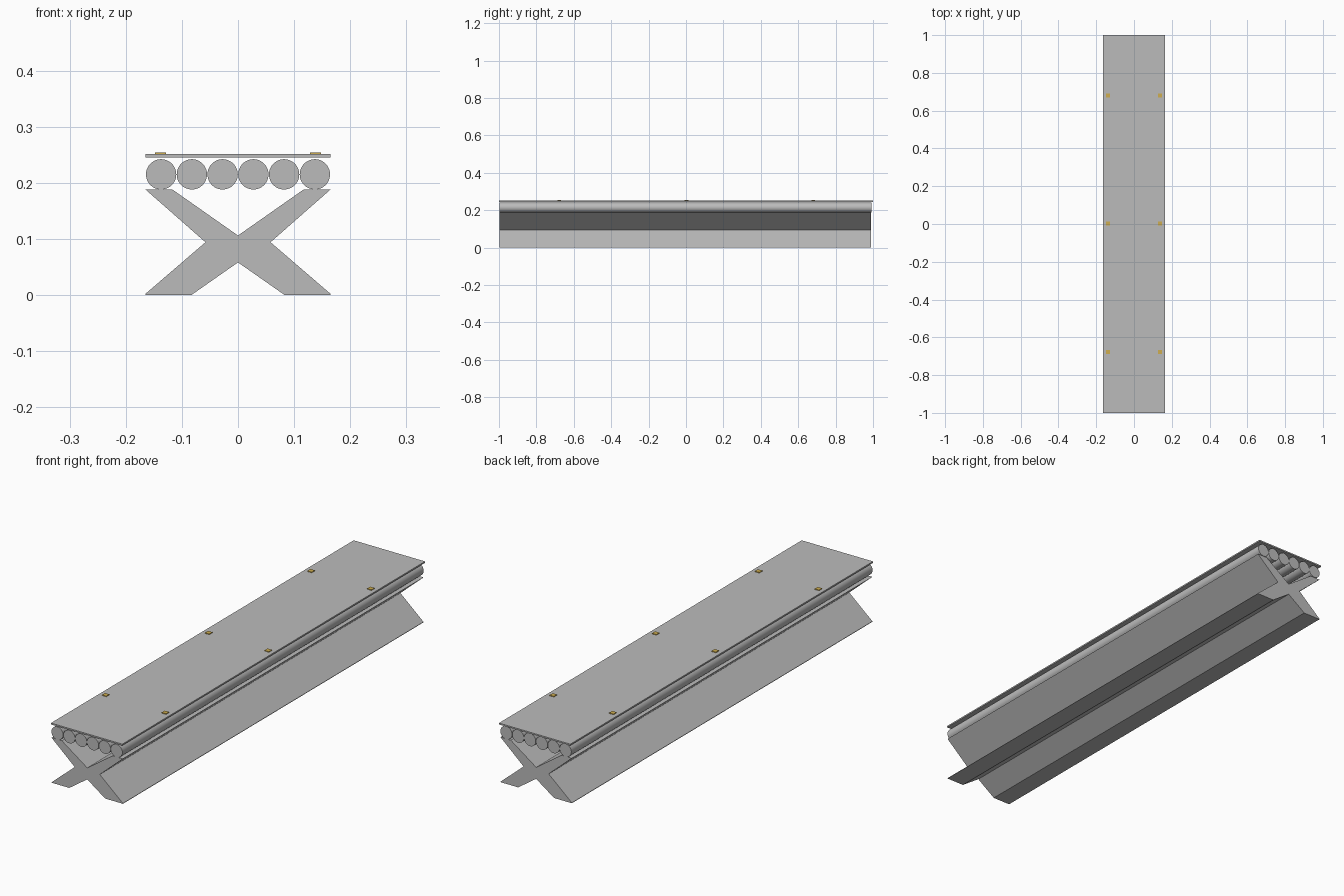
import bpy, bmesh, math

if "Cube" in bpy.data.objects:
    bpy.data.objects.remove(bpy.data.objects["Cube"])


def material(name, rgb):
    m = bpy.data.materials.new(name)
    m.diffuse_color = (*rgb, 1)
    m.use_nodes = True
    m.node_tree.nodes["Principled BSDF"].inputs["Base Color"].default_value = m.diffuse_color
    return m


GREY = material("plain grey", (0.5, 0.5, 0.5))
GOLD = material("gold", (0.62, 0.42, 0.08))


def extrude_y(name, profile, y0, y1, mat):
    """Extrude an x-z outline from y0 to y1."""
    bm = bmesh.new()
    face = bm.faces.new([bm.verts.new((x, y0, z)) for x, z in profile])
    ext = bmesh.ops.extrude_face_region(bm, geom=[face])
    moved = [g for g in ext["geom"] if isinstance(g, bmesh.types.BMVert)]
    bmesh.ops.translate(bm, verts=moved, vec=(0, y1 - y0, 0))
    bmesh.ops.recalc_face_normals(bm, faces=bm.faces)
    mesh = bpy.data.meshes.new(name)
    bm.to_mesh(mesh)
    bm.free()
    mesh.materials.append(mat)
    obj = bpy.data.objects.new(name, mesh)
    bpy.context.collection.objects.link(obj)
    return obj


# Crossed support: right half outline mirrored to the left
half = [(0, 0.106), (0.117, 0.188), (0.165, 0.188), (0.058, 0.094),
        (0.165, 0.002), (0.165, 0), (0.083, 0), (0, 0.058)]
outline = half + [(-x, z) for x, z in reversed(half[1:-1])]
extrude_y("crossed_support", outline, -0.996, 0.99, GREY)

# Row of six round bars
for i in range(6):
    cx = (i - 2.5) * 0.0548
    circle = [(cx + 0.027 * math.cos(a), 0.215 + 0.027 * math.sin(a))
              for a in (math.tau * k / 48 for k in range(48))]
    bar = extrude_y(f"round_bar_{i + 1}", circle, -0.998, 0.992, GREY)
    bpy.ops.object.select_all(action="DESELECT")
    bar.select_set(True)
    bpy.context.view_layer.objects.active = bar
    bpy.ops.object.shade_smooth_by_angle(angle=math.radians(30))

# Thin top board
extrude_y("top_board", [(-0.165, 0.245), (0.165, 0.245), (0.165, 0.251), (-0.165, 0.251)],
          -1, 1, GREY)

# Small gold studs on the board
for side in (-1, 1):
    for row, y in enumerate((-0.677, 0.003, 0.68)):
        x = side * 0.138
        pad = [(x - 0.01, 0.25), (x + 0.01, 0.25), (x + 0.01, 0.254), (x - 0.01, 0.254)]
        extrude_y(f"stud_{'left' if side < 0 else 'right'}_{row + 1}", pad,
                  y - 0.01, y + 0.01, GOLD)
